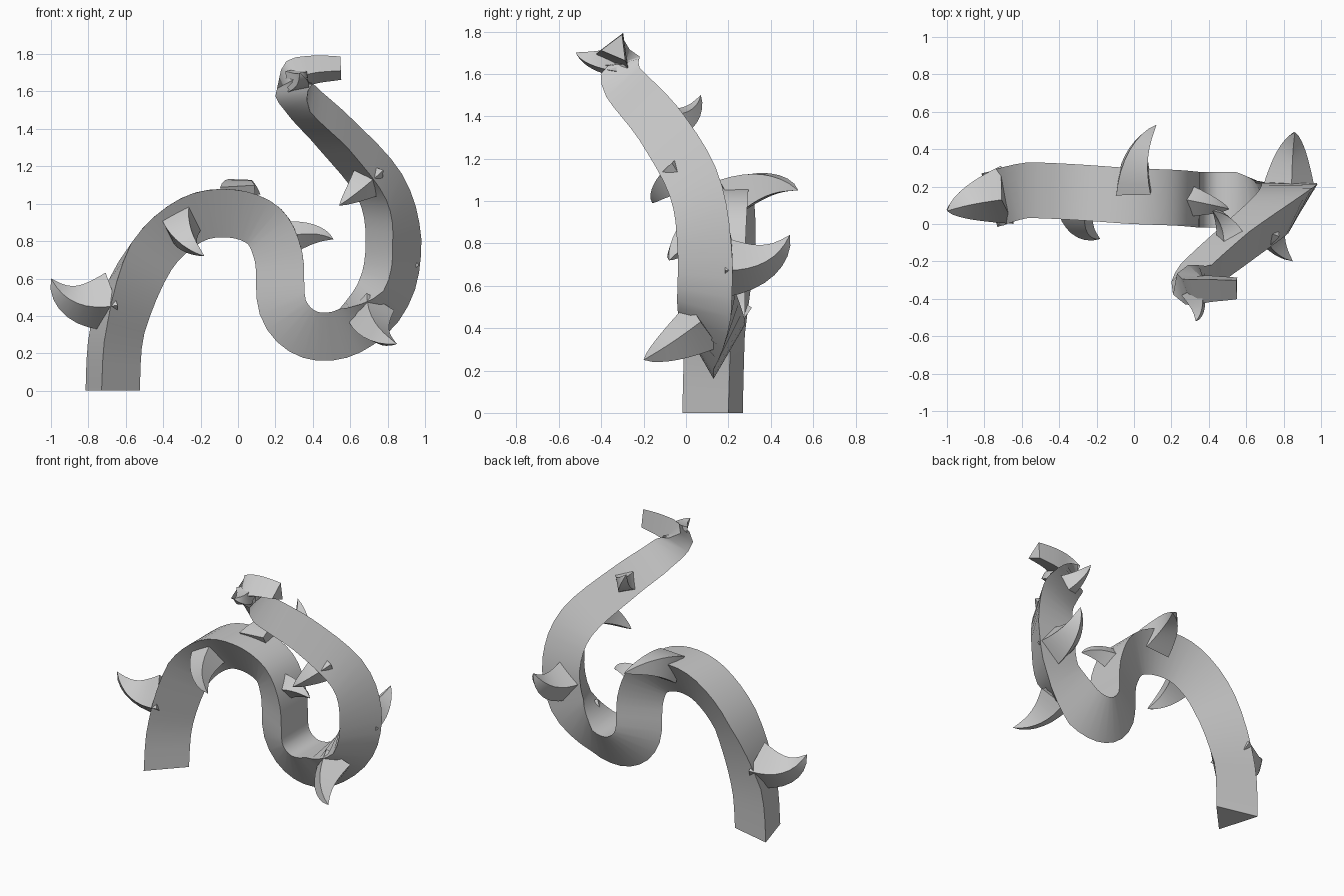
import bpy, bmesh, math
from mathutils import Vector

if "Cube" in bpy.data.objects:
    bpy.data.objects.remove(bpy.data.objects["Cube"])

# Stem centre line
PATH = [Vector(p) for p in (
    (-.69, .15, 0), (-.66, .16, .35), (-.5, .18, .74), (-.27, .17, .95),
    (-.03, .15, .99), (.17, .14, .91), (.26, .13, .72), (.28, .13, .46),
    (.40, .13, .34), (.58, .13, .36), (.78, .13, .53), (.83, .13, .80),
    (.77, .07, 1.07), (.55, -.1, 1.34), (.35, -.27, 1.54), (.30, -.33, 1.67),
    (.40, -.33, 1.71), (.55, -.33, 1.72))]
LAST = len(PATH) - 1

# Thorns: position along stem, bend point, tip, base radius
THORNS = [
    (1.35, (-.92, .11, .42), (-1.0, .07, .60), .16),
    (2.85, (-.31, -.05, .80), (-.18, -.08, .72), .12),
    (4.15, (-.01, .40, 1.12), (.12, .53, 1.05), .13),
    (5.6, (.42, .10, .86), (.51, .08, .81), .09),
    (9.6, (.70, -.10, .29), (.85, -.20, .25), .13),
    (10.6, (.84, .42, .68), (.86, .49, .84), .14),
    (12.3, (.64, -.12, 1.07), (.54, -.16, .99), .11),
    (13.1, (.49, .04, 1.38), (.42, .07, 1.50), .09),
    (14.9, (.36, -.46, 1.66), (.33, -.52, 1.70), .08),
]


def stem_point(t):
    """Smooth curve through the path points."""
    i = min(int(t), LAST - 1)
    f = t - i
    a, b, c, d = (PATH[min(max(i + k, 0), LAST)] for k in (-1, 0, 1, 2))
    return .5 * (2 * b + (c - a) * f + (2 * a - 5 * b + 4 * c - d) * f * f
                 + (3 * b - a - 3 * c + d) * f ** 3)


def stem_tangent(t):
    if t == 0:
        return Vector((0, 0, 1))
    return (stem_point(min(t + .4, LAST)) - stem_point(max(t - .4, 0))).normalized()


def stem_edge(i):
    """Direction of the tracked corner: in the plane of the loops, twisting back later."""
    if i >= LAST - 2:
        return Vector((-.3, .3, .7)).normalized()
    t = stem_tangent(i)
    twist = .3 if i < 2 else .55 if i > 9 else 0
    return Vector((t.z, twist, -t.x)).normalized()


def ring(c, tangent, edge, r, n):
    """Regular polygon across the tangent with a corner towards edge."""
    u = (edge - tangent * edge.dot(tangent)).normalized()
    v = tangent.cross(u)
    return [c + r * (u * math.cos(a) + v * math.sin(a))
            for a in (2 * math.pi * i / n for i in range(n))]


def skin(name, rings, tip=None, angle=40):
    """Join cross-section rings into a closed solid."""
    bm = bmesh.new()
    vr = [[bm.verts.new(c) for c in r] for r in rings]
    n = len(vr[0])
    for a, b in zip(vr, vr[1:]):
        for i in range(n):
            bm.faces.new((a[i], a[(i + 1) % n], b[(i + 1) % n], b[i]))
    bm.faces.new(vr[0][::-1])
    if tip is None:
        bm.faces.new(vr[-1])
    else:
        t = bm.verts.new(tip)
        for i in range(n):
            bm.faces.new((vr[-1][i], vr[-1][(i + 1) % n], t))
    bmesh.ops.recalc_face_normals(bm, faces=bm.faces)
    me = bpy.data.meshes.new(name)
    bm.to_mesh(me)
    bm.free()
    ob = bpy.data.objects.new(name, me)
    bpy.context.collection.objects.link(ob)
    bpy.ops.object.select_all(action='DESELECT')
    ob.select_set(True)
    bpy.context.view_layer.objects.active = ob
    bpy.ops.object.shade_smooth_by_angle(angle=math.radians(angle))


# Stem: twisting triangular section, thinning towards the free end
STEPS = 4
rings = []
for k in range(LAST * STEPS + 1):
    t = k / STEPS
    i = min(int(t), LAST - 1)
    edge = stem_edge(i).lerp(stem_edge(i + 1), t - i)
    r = .172 - .1 * max(0, (t - 11) / (LAST - 11))
    rings.append(ring(stem_point(t), stem_tangent(t), edge, r, 3))
skin("vine_stem", rings)

# Thorns: four-sided hooked cones along a bent axis
for n, (at, m, tip, r) in enumerate(THORNS, 1):
    m, tip = Vector(m), Vector(tip)
    b = stem_point(at).lerp(m, .2)
    bend = b - 2 * m + tip
    rings = []
    for k in range(8):
        s = k / 8
        c = (1 - s) ** 2 * b + 2 * s * (1 - s) * m + s * s * tip
        tan = ((1 - s) * (m - b) + s * (tip - m)).normalized()
        rings.append(ring(c, tan, bend, r * (1 - s) ** .8, 4))
    skin(f"thorn_{n}", rings, tip, 35)
